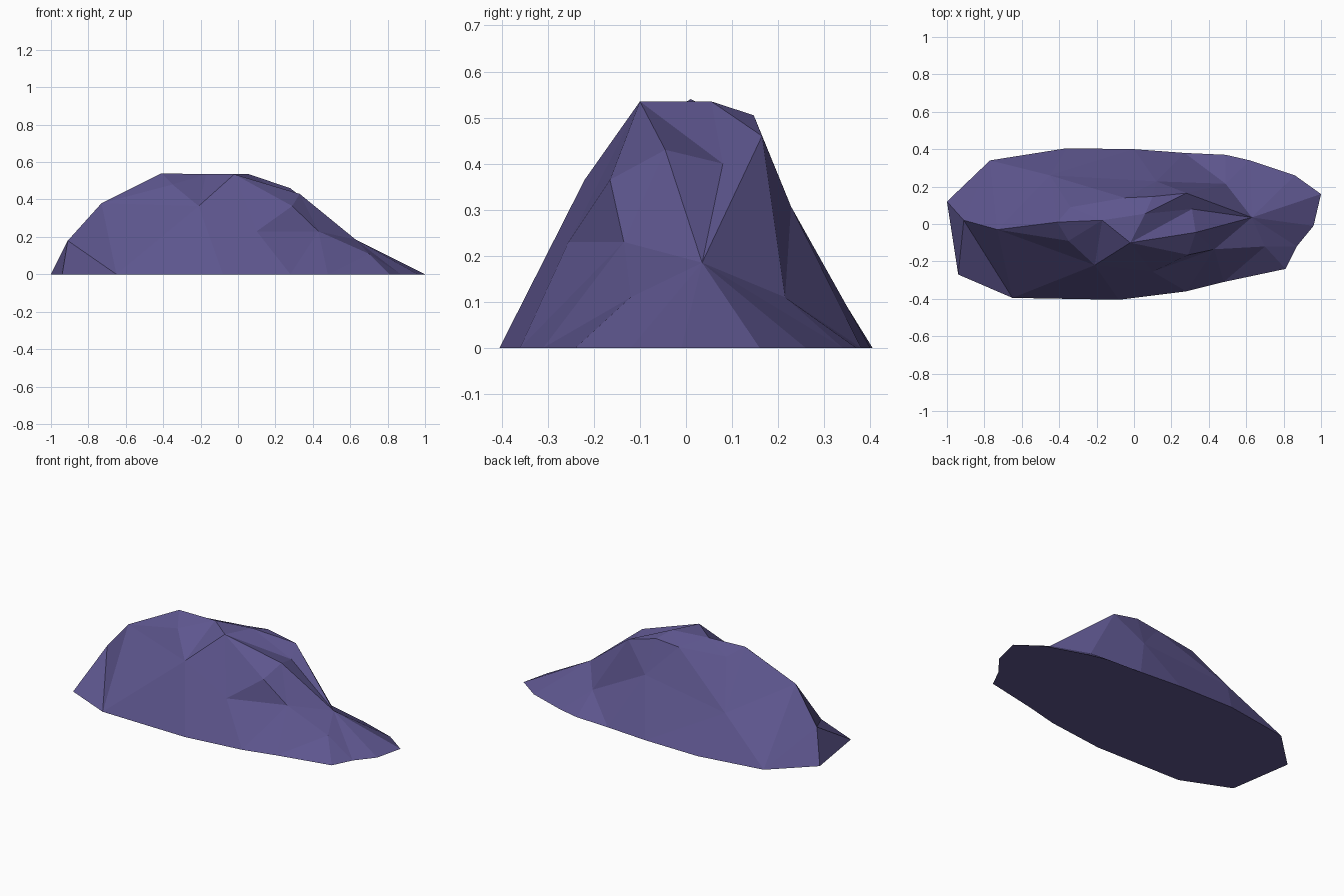
import bpy
import bmesh
from mathutils import Vector
from mathutils.geometry import delaunay_2d_cdt

cube = bpy.data.objects.get("Cube")
if cube:
    bpy.data.objects.remove(cube, do_unlink=True)


def make_material(name, colour):
    material = bpy.data.materials.new(name)
    material.use_nodes = True
    material.diffuse_color = colour
    shader = material.node_tree.nodes["Principled BSDF"]
    shader.inputs["Base Color"].default_value = colour
    shader.inputs["Roughness"].default_value = 1
    return material


# Ground outline of the boulder, counter-clockwise from the pointed tail
outline = [
    (1, .16), (.86, .26), (.62, .34), (.49, .37), (.27, .38), (0, .4),
    (-.36, .405), (-.77, .34), (-1, .12), (-.94, -.27), (-.65, -.395),
    (-.08, -.405), (.28, -.36), (.48, -.31), (.81, -.24), (.87, -.12), (.96, -.01),
]

# Named corners of the chipped upper surface
corners = {
    "nose": (-.91, .02, .18),
    "brow": (-.73, -.03, .38),
    "peak": (-.41, .01, .54),
    "saddle": (-.17, .02, .535),
    "front_crest": (-.02, -.1, .535),
    "back_crest": (.06, .055, .535),
    "front_dent": (-.35, -.09, .48),
    "front_cheek": (-.21, -.22, .365),
    "front_ledge": (.1, -.255, .23),
    "shoulder": (.29, -.165, .365),
    "hip": (.43, -.135, .23),
    "spine": (.33, -.045, .43),
    "gully": (.31, .08, .4),
    "back_shoulder": (.28, .165, .46),
    "tail_root": (.63, .035, .185),
    "tail_side": (.7, -.12, .11),
    "rim_left": (.1, .147, .505),
    "rim_middle": (-.05, .14, .49),
    "rim_right": (-.34, .09, .49),
    "back_ledge": (.12, .228, .307),
    "back_notch": (.49, .215, .11),
    "back_cheek": (-.45, .26, .235),
}

# Creases where the flat chips meet, each followed from corner to corner;
# a number stands for that corner of the ground outline
creases = [
    "8 nose brow peak saddle front_crest spine tail_root 0",
    "9 nose 10 brow",
    "saddle back_crest back_shoulder gully tail_root back_shoulder",
    "front_crest back_crest",
    "front_crest gully back_crest",
    "brow front_dent front_cheek front_crest shoulder spine",
    "peak front_dent saddle front_cheek",
    "brow front_cheek front_ledge front_crest",
    "front_ledge shoulder hip tail_root tail_side",
    "front_ledge hip spine",
    "hip tail_side",
    "peak rim_right rim_middle rim_left back_shoulder",
    "rim_right back_cheek rim_middle back_ledge back_cheek",
    "rim_left back_ledge back_shoulder back_notch back_ledge",
    "back_notch tail_root",
]


def build_boulder(name, material):
    count = len(outline)
    keys = [str(i) for i in range(count)] + list(corners)
    points = [Vector((x, y, 0)) for x, y in outline]
    points += [Vector(corner) for corner in corners.values()]

    # Join the outline and the creases into one set of fixed edges
    edges = {(i, (i + 1) % count) for i in range(count)}
    for crease in creases:
        path = [keys.index(key) for key in crease.split()]
        edges.update(tuple(sorted(pair)) for pair in zip(path, path[1:]))

    # Fill the chips between the fixed edges
    flat = [point.to_2d() for point in points]
    _, _, chips, sources, _, _ = delaunay_2d_cdt(flat, list(edges), [], 1, 1e-5)

    bm = bmesh.new()
    verts = [bm.verts.new(point) for point in points]
    for chip in chips:
        bm.faces.new([verts[sources[i][0]] for i in chip])

    # Close the flat underside
    bm.faces.new(verts[count - 1::-1])

    mesh = bpy.data.meshes.new(name)
    bm.to_mesh(mesh)
    bm.free()
    mesh.materials.append(material)
    boulder = bpy.data.objects.new(name, mesh)
    bpy.context.collection.objects.link(boulder)
    return boulder


build_boulder("boulder", make_material("dusky violet stone", (.11, .092, .27, 1)))
